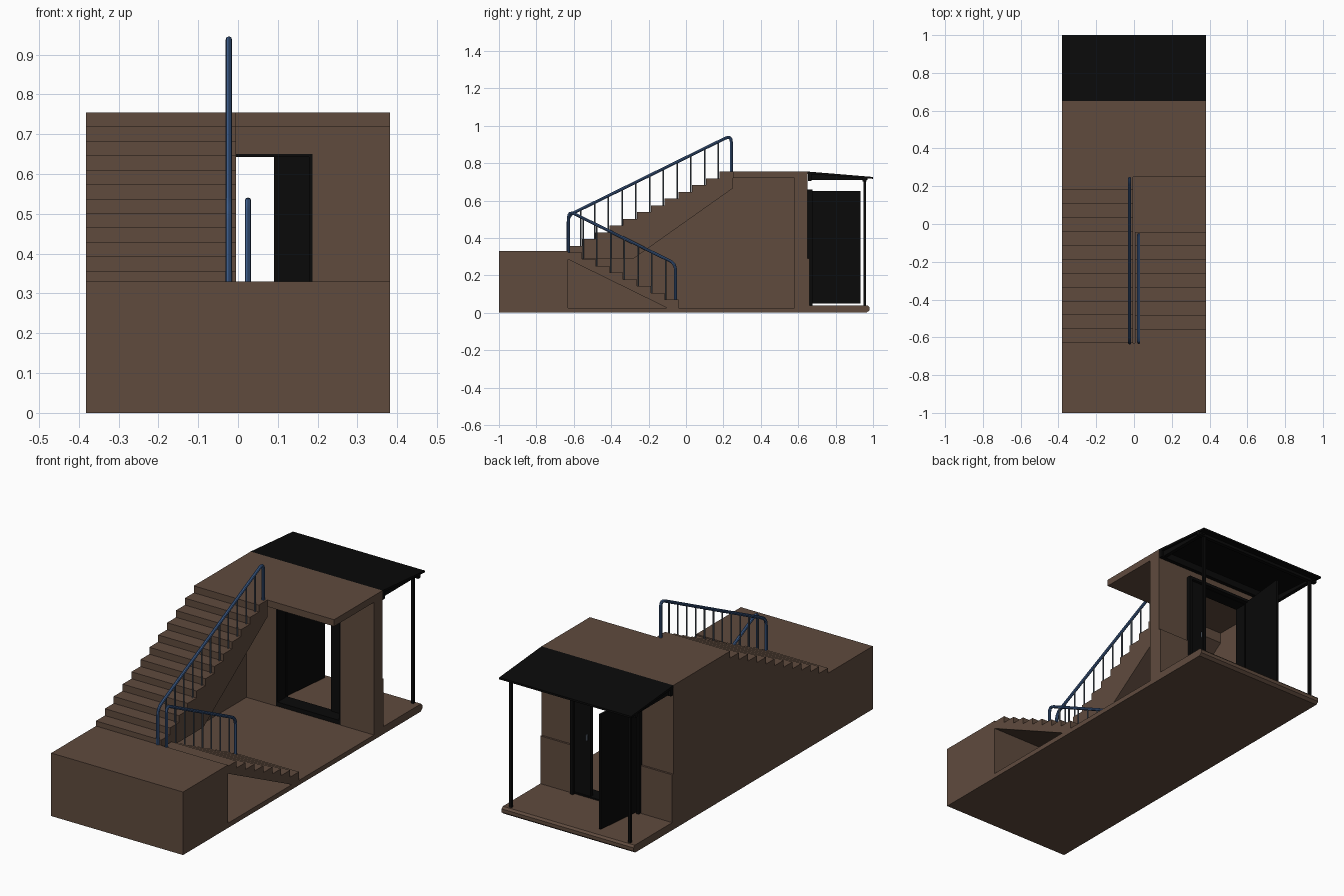
import bpy, bmesh, math
from mathutils import Vector

cube = bpy.data.objects.get("Cube")
if cube:
    bpy.data.objects.remove(cube)


def material(name, color):
    m = bpy.data.materials.new(name)
    m.use_nodes = True
    m.diffuse_color = (*color, 1)
    m.node_tree.nodes["Principled BSDF"].inputs["Base Color"].default_value = (*color, 1)
    return m


BROWN = material("brown concrete", (0.115, 0.07, 0.048))
BLACK = material("black metal", (0.003, 0.003, 0.003))
BLUE = material("blue paint", (0.05, 0.115, 0.27))
GREY = material("grey steel", (0.09, 0.11, 0.14))


def finish(name, bm, mat):
    bmesh.ops.recalc_face_normals(bm, faces=bm.faces)
    me = bpy.data.meshes.new(name)
    bm.to_mesh(me)
    bm.free()
    me.materials.append(mat)
    ob = bpy.data.objects.new(name, me)
    bpy.context.collection.objects.link(ob)
    return ob


def extrude(name, profile, x0, x1, mat=BROWN):
    """Side profile of (y, z) points pulled from x0 to x1."""
    bm = bmesh.new()
    face = bm.faces.new([bm.verts.new((x0, y, z)) for y, z in profile])
    new = bmesh.ops.extrude_face_region(bm, geom=[face])["geom"]
    bmesh.ops.translate(bm, vec=(x1 - x0, 0, 0),
                        verts=[v for v in new if isinstance(v, bmesh.types.BMVert)])
    return finish(name, bm, mat)


def box(name, x0, x1, y0, y1, z0, z1, mat=BROWN):
    return extrude(name, [(y0, z0), (y1, z0), (y1, z1), (y0, z1)], x0, x1, mat)


def tube(name, x, path, radius, mat):
    """Round bar in the plane x, with its inner corners rounded off."""
    pts = [Vector((x, y, z)) for y, z in path]
    line = [pts[0]]
    for a, b, c in zip(pts, pts[1:], pts[2:]):
        p, q = b + (a - b).normalized() * 0.035, b + (c - b).normalized() * 0.035
        line += [p.lerp(b, t).lerp(b.lerp(q, t), t) for t in (0, .25, .5, .75, 1)]
    line.append(pts[-1])
    cu = bpy.data.curves.new(name, "CURVE")
    cu.dimensions = "3D"
    cu.bevel_depth = radius
    cu.bevel_resolution = 2
    cu.use_fill_caps = True
    sp = cu.splines.new("POLY")
    sp.points.add(len(line) - 1)
    for point, co in zip(sp.points, line):
        point.co = (*co, 1)
    cu.materials.append(mat)
    ob = bpy.data.objects.new(name, cu)
    bpy.context.collection.objects.link(ob)
    bpy.ops.object.select_all(action="DESELECT")
    ob.select_set(True)
    bpy.context.view_layer.objects.active = ob
    bpy.ops.object.convert(target="MESH")
    bpy.ops.object.shade_smooth_by_angle()


W = 0.382                      # half width
START, TREAD, RISE = -0.63, 0.0736, 0.0362
LAND, ROOF, FLOOR = 0.33, 0.755, 0.025

# Base, front landing and rear porch
box("ground_slab", -W, W, START, 0.65, 0, FLOOR)
box("front_landing", -W, W, -1, START, 0, LAND)
extrude("rear_porch", [(0.65, 0), (0.965, 0), (0.98, 0.012), (0.98, 0.03),
                       (0.97, 0.04), (0.65, 0.04)], -W, W)

# Upper flight
steps = []
for k in range(12):
    z = ROOF - (11 - k) * RISE
    steps += [(START + k * TREAD, z - RISE if k else LAND), (START + k * TREAD, z)]
soffit = [(0.25, 0.665), (-0.28, 0.29), (START, 0.29)]
extrude("upper_flight", steps + [(0.25, ROOF)] + soffit, -W, -0.005)

# Lower flight
steps = []
for k in range(8):
    z = 0.07 + (7 - k) * RISE
    steps += [(START + k * TREAD, z), (START + (k + 1) * TREAD, z)]
end = START + 8 * TREAD
extrude("lower_flight", steps + [(end, FLOOR), (-0.10, FLOOR), (START, 0.285)], 0.005, W)

# Side wall under the upper flight
extrude("side_wall", [(START, FLOOR), (0.58, FLOOR), (0.58, 0.72), (0.25, 0.72)] + soffit,
        -W, -0.357)

# Roof slab and door wall
box("roof_slab", -W, W, 0.25, 0.65, 0.72, ROOF)
box("door_lintel", -0.187, 0.187, 0.58, 0.65, 0.65, 0.72)
for side, s in (("left", 1), ("right", -1)):
    a, b = sorted((s * 0.187, s * W))
    box(side + "_door_wall", a, b, 0.58, 0.65, FLOOR, 0.72)
    a, b = sorted((s * 0.2, s * W))
    box(side + "_plinth", a, b, 0.65, 0.66, 0.04, 0.29)
    # Door frame posts
    a, b = sorted((s * 0.183, s * 0.199))
    box(side + "_frame_post", a, b, 0.65, 0.675, 0.04, 0.66, BLACK)
    a, b = sorted((s * 0.178, s * 0.187))
    box(side + "_frame_lining", a, b, 0.582, 0.65, FLOOR, 0.65, BLACK)
    # Canopy posts and side beams
    box(side + "_canopy_post", s * 0.345 - 0.007, s * 0.345 + 0.007,
        0.948, 0.962, 0.04, 0.715, BLACK)
    extrude(side + "_canopy_rafter", [(0.652, 0.71), (0.97, 0.71), (0.97, 0.72), (0.652, 0.745)],
            s * 0.36 - 0.01, s * 0.36 + 0.01, BLACK)
box("frame_head", -0.199, 0.199, 0.65, 0.675, 0.645, 0.66, BLACK)
box("frame_head_lining", -0.187, 0.187, 0.582, 0.65, 0.643, 0.65, BLACK)
box("door_sill", -0.187, 0.187, 0.582, 0.66, FLOOR, 0.047, BLACK)

# Door leaves: narrow one closed, wide one swung outward
box("narrow_door_leaf", 0.09, 0.183, 0.64, 0.66, 0.05, 0.645, BLACK)
box("door_lock", 0.105, 0.115, 0.66, 0.668, 0.34, 0.37, GREY)
leaf = box("wide_door_leaf", -0.006, 0.006, 0, 0.275, 0.05, 0.65, BLACK)
leaf.location = (-0.183, 0.66, 0)
leaf.rotation_euler.z = -math.radians(6)

# Canopy
extrude("canopy_roof", [(0.65, ROOF), (1, 0.726), (1, 0.716), (0.65, 0.742)], -W, W, BLACK)
box("canopy_wall_beam", -W, W, 0.652, 0.672, 0.705, 0.745, BLACK)
box("canopy_front_beam", -W, W, 0.945, 0.965, 0.703, 0.722, BLACK)

# Handrails
UP_X, LOW_X = -0.023, 0.025
slope = RISE / TREAD
up_z = lambda y: 0.52 + (y - START) * slope
low_z = lambda y: 0.545 - (y - START) * slope
tube("upper_handrail", UP_X, [(-0.63, LAND), (-0.63, up_z(-0.63)),
                              (0.242, up_z(0.242)), (0.242, 0.75)], 0.008, BLUE)
tube("lower_handrail", LOW_X, [(-0.628, LAND - 0.01), (-0.628, low_z(-0.628)),
                               (-0.056, low_z(-0.056)), (-0.056, 0.07)], 0.008, BLUE)

# Balusters
for k in range(1, 12):
    y = START + k * TREAD - 0.006
    tube("upper_baluster", UP_X, [(y, ROOF - (12 - k) * RISE), (y, up_z(y))], 0.004, GREY)
for k in range(1, 8):
    y = START + k * TREAD + 0.006
    tube("lower_baluster", LOW_X, [(y, 0.07 + (7 - k) * RISE), (y, low_z(y))], 0.004, GREY)
